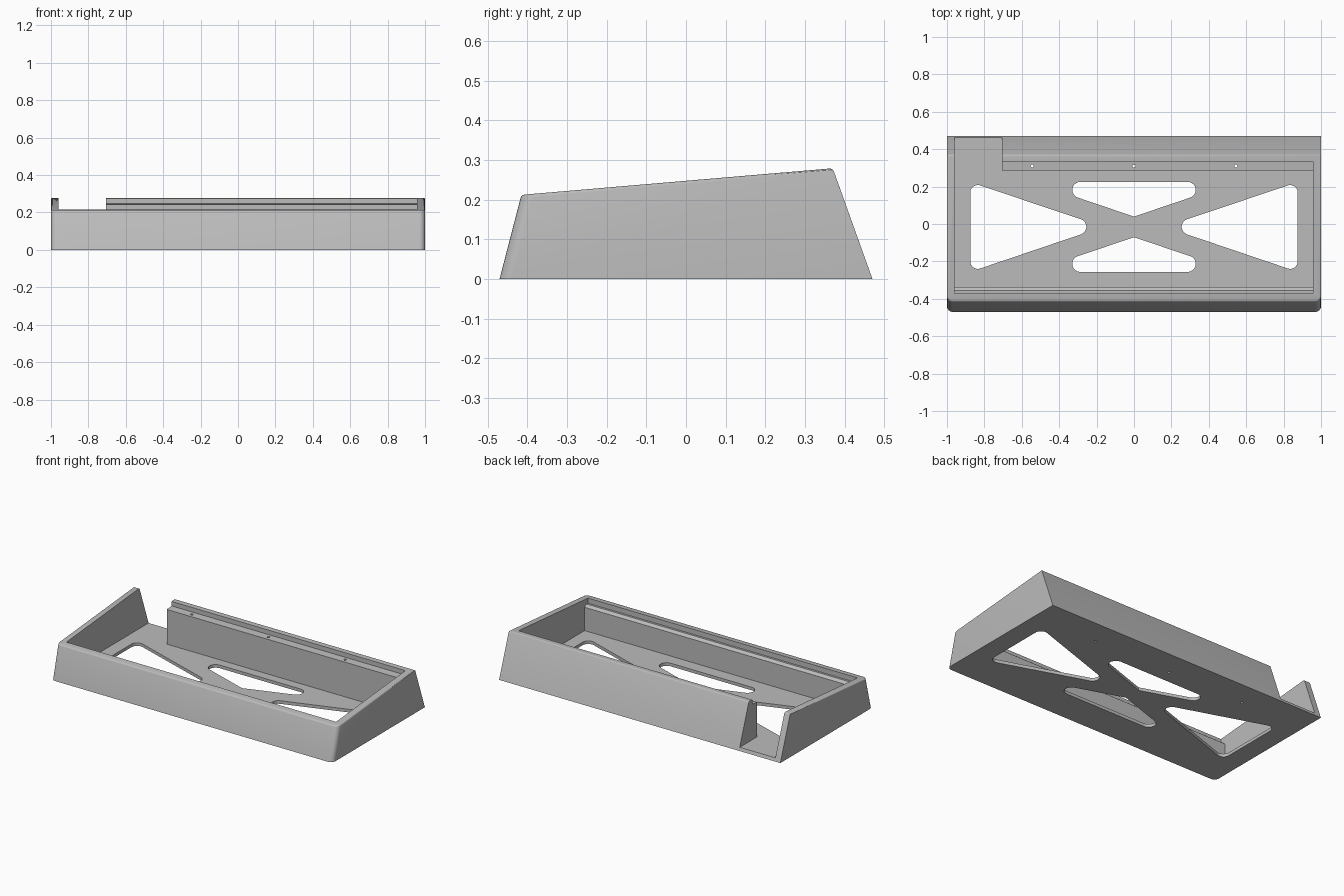
import bpy
import bmesh
from math import cos, sin, tau, radians
from mathutils import Vector

if "Cube" in bpy.data.objects:
    bpy.data.objects.remove(bpy.data.objects["Cube"], do_unlink=True)

FLOOR = 0.02
grey = bpy.data.materials.new("matte grey")
grey.use_nodes = True
colour = (0.5, 0.5, 0.5, 1)
grey.diffuse_color = colour
grey.node_tree.nodes["Principled BSDF"].inputs["Base Color"].default_value = colour


def prism(name, points, direction, bevels=()):
    """Extrude a flat polygon, then round the edges picked by each rule."""
    bm = bmesh.new()
    face = bm.faces.new([bm.verts.new(p) for p in points])
    side = bmesh.ops.extrude_face_region(bm, geom=[face])["geom"]
    bmesh.ops.translate(bm, vec=direction,
                        verts=[v for v in side if isinstance(v, bmesh.types.BMVert)])
    bmesh.ops.recalc_face_normals(bm, faces=bm.faces)
    for rule, size, segments in bevels:
        edges = [e for e in bm.edges if rule(*[v.co for v in e.verts])]
        bmesh.ops.bevel(bm, geom=edges, offset=size, segments=segments,
                        profile=0.5, affect='EDGES')
    mesh = bpy.data.meshes.new(name)
    bm.to_mesh(mesh)
    bm.free()
    mesh.materials.append(grey)
    obj = bpy.data.objects.new(name, mesh)
    bpy.context.collection.objects.link(obj)
    return obj


def along_x(name, profile, x0, x1, bevels=()):
    return prism(name, [(x0, y, z) for y, z in profile], (x1 - x0, 0, 0), bevels)


def circle(x, y, r, n=32):
    return [Vector((x + r * cos(tau * i / n), y + r * sin(tau * i / n))) for i in range(n)]


def hull(points):
    """Convex outline around a set of 2D points."""
    points = sorted((round(p[0], 5), round(p[1], 5)) for p in points)
    def chain(seq):
        out = []
        for p in seq:
            while len(out) > 1 and ((Vector(out[-1]) - Vector(out[-2])).cross(
                    Vector(p) - Vector(out[-1]))) <= 1e-7:
                out.pop()
            out.append(p)
        return out[:-1]
    return chain(points) + chain(points[::-1])


def upright(name, outline):
    return prism(name, [(x, y, -0.1) for x, y in outline], (0, 0, 0.5))


def cut(target, cutter):
    mod = target.modifiers.new("cut", 'BOOLEAN')
    mod.operation = 'DIFFERENCE'
    mod.solver = 'EXACT'
    mod.object = cutter
    cutter.hide_render = True
    bpy.context.view_layer.objects.active = target
    bpy.ops.object.modifier_apply(modifier=mod.name)
    bpy.data.objects.remove(cutter, do_unlink=True)


# Wedge-shaped case with rounded front corners and softened upper rim
def front_corner(a, b):
    return abs(a.x - b.x) < 0.01 and max(a.y, b.y) < -0.4 and abs(a.z - b.z) > 0.1


def upper_rim(a, b):
    return min(a.z, b.z) > 0.2


case = along_x("case", [(-0.47, 0), (-0.415, 0.212), (0.37, 0.279), (0.47, 0)], -1, 1,
               [(front_corner, 0.03, 6), (upper_rim, 0.008, 3)])

# Inner cavity with a stepped seat at the front and a wide ledge at the back
cavity = [(-0.337, FLOOR), (-0.337, 0.17), (-0.355, 0.184), (-0.371, 0.183), (-0.371, 0.5),
          (0.334, 0.5), (0.334, 0.247), (0.285, 0.243), (0.285, FLOOR)]
cut(case, along_x("cavity_cutter", cavity, -0.96, 0.957))

# Opening at the right end of the back wall
opening = [(0.2, FLOOR), (0.2, 0.5), (0.6, 0.5), (0.6, FLOOR)]
cut(case, along_x("opening_cutter", opening, -0.96, -0.706))

# Floor windows: a triangle at each end, and a rounded wedge front and back
for s in (-1, 1):
    triangle = (circle(s * 0.835, 0.168, 0.04) + circle(s * 0.835, -0.2, 0.04)
                + circle(s * 0.298, -0.015, 0.043))
    cut(case, upright("triangle_cutter", hull(triangle)))
    y = -0.0155 + s * 0.1975
    wedge = circle(-0.287, y, 0.043) + circle(0.287, y, 0.043) + [(0, -0.0155 + s * 0.055)]
    cut(case, upright("wedge_cutter", hull(wedge)))

# Screw holes down through the back ledge
for x in (-0.545, 0, 0.545):
    cut(case, upright("screw_hole_cutter", circle(x, 0.31, 0.008, 16)))

bpy.ops.object.select_all(action='DESELECT')
case.select_set(True)
bpy.context.view_layer.objects.active = case
bpy.ops.object.shade_smooth_by_angle(angle=radians(30))
